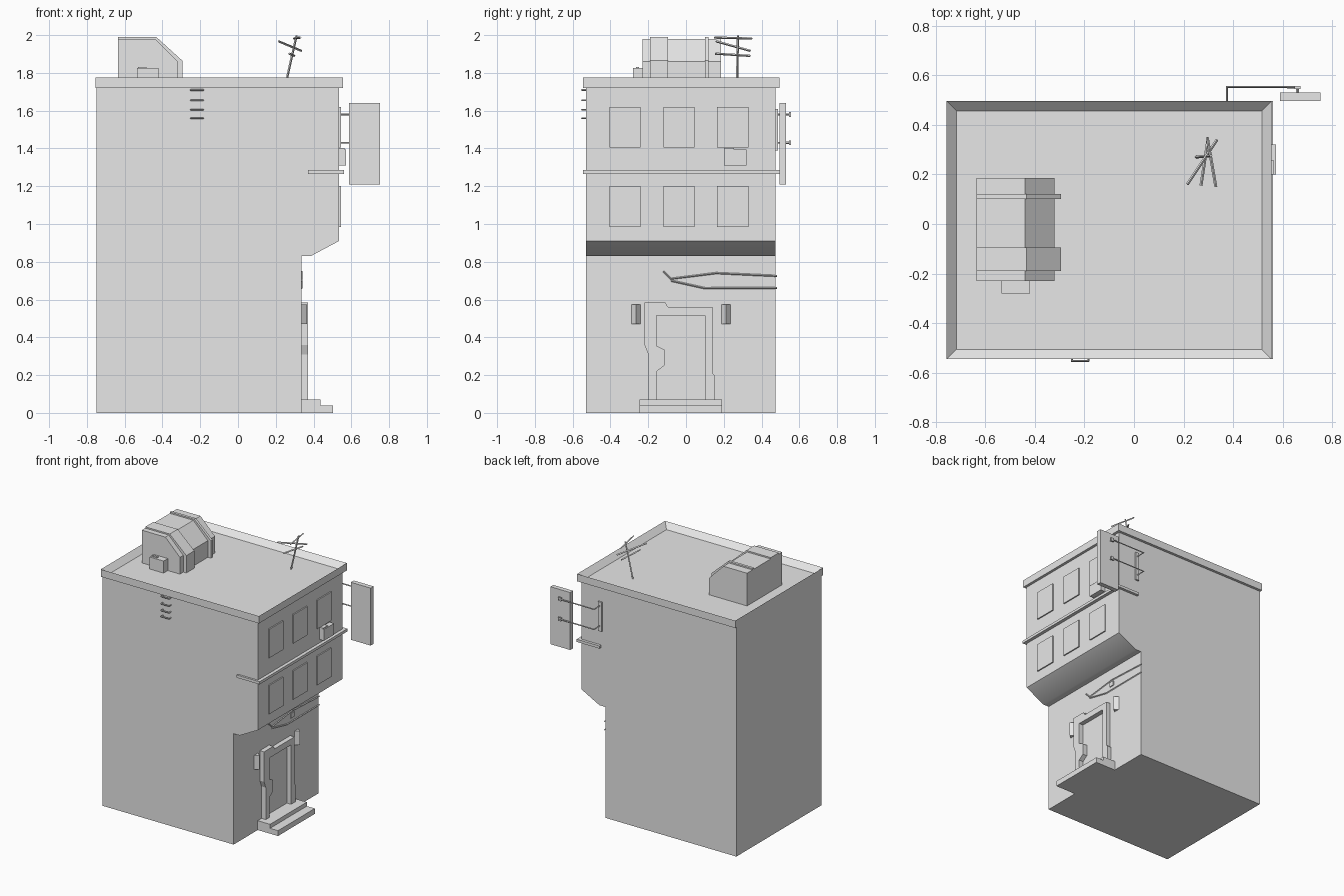
import bpy, bmesh
from mathutils import Vector

old = bpy.data.objects.get("Cube")
if old:
    bpy.data.objects.remove(old, do_unlink=True)

grey = bpy.data.materials.new("plain_grey")
grey.use_nodes = True
tone = (0.8, 0.8, 0.8, 1)
grey.diffuse_color = tone
grey.node_tree.nodes["Principled BSDF"].inputs["Base Color"].default_value = tone


def finish(name, bm):
    bmesh.ops.recalc_face_normals(bm, faces=bm.faces)
    mesh = bpy.data.meshes.new(name)
    bm.to_mesh(mesh)
    bm.free()
    mesh.materials.append(grey)
    ob = bpy.data.objects.new(name, mesh)
    bpy.context.collection.objects.link(ob)
    return ob


def prism(name, points, axis, lo, hi):
    """Extrude a 2D outline along an axis: (y,z) for x, (x,z) for y, (x,y) for z."""
    bm = bmesh.new()
    verts = []
    for p in points:
        co = list(p)
        co.insert("xyz".index(axis), lo)
        verts.append(bm.verts.new(co))
    face = bm.faces.new(verts)
    move = Vector([hi - lo if a == axis else 0 for a in "xyz"])
    out = bmesh.ops.extrude_face_region(bm, geom=[face], use_keep_orig=True)
    bmesh.ops.translate(bm, vec=move, verts=[g for g in out["geom"] if isinstance(g, bmesh.types.BMVert)])
    return finish(name, bm)


def box(name, x0, x1, y0, y1, z0, z1):
    return prism(name, [(x0, y0), (x1, y0), (x1, y1), (x0, y1)], "z", z0, z1)


def rod(name, points, r):
    curve = bpy.data.curves.new(name, "CURVE")
    curve.dimensions = "3D"
    curve.bevel_depth = r
    curve.bevel_resolution = 0
    curve.use_fill_caps = True
    line = curve.splines.new("POLY")
    line.points.add(len(points) - 1)
    for p, co in zip(line.points, points):
        p.co = (*co, 1)
    line.use_smooth = False
    curve.materials.append(grey)
    ob = bpy.data.objects.new(name, curve)
    bpy.context.collection.objects.link(ob)
    return ob


# Building with overhanging upper floors; the soffit is shaded as a soft curve
WALL, UPPER = 0.335, 0.535
body = prism("building_body", [(-0.75, 0), (WALL, 0), (WALL, 0.83), (0.385, 0.83),
             (UPPER, 0.91), (UPPER, 1.73), (-0.75, 1.73)], "y", -0.53, 0.475)
for f in body.data.polygons:
    f.use_smooth = f.normal.z < -0.3 and f.center.z > 0.5
for e in body.data.edges:
    a, b = (body.data.vertices[i].co for i in e.vertices)
    soft = abs(a.x - 0.385) < 0.01 and abs(b.x - 0.385) < 0.01
    e.use_edge_sharp = not soft

# Roof parapet: a block with its top inset and sunk
bm = bmesh.new()
bmesh.ops.create_cube(bm, size=1)
for v in bm.verts:
    v.co = (0.555 if v.co.x > 0 else -0.755, 0.495 if v.co.y > 0 else -0.545,
            1.775 if v.co.z > 0 else 1.72)
bm.normal_update()
top = max(bm.faces, key=lambda f: f.normal.z)
bmesh.ops.inset_region(bm, faces=[top], thickness=0.056)
bmesh.ops.translate(bm, vec=(0, 0, -0.04), verts=top.verts)
finish("roof_parapet", bm)

# Roof shed with two raised ribs and a small vent box
ROOF = 1.73


def shed_section(name, grow, y0, y1):
    g = grow
    prism(name, [(-0.635, ROOF), (-0.32 + g, ROOF), (-0.32 + g, 1.86 + g * 0.2),
          (-0.44 + g * 0.3, 1.98 + g * 0.4), (-0.635, 1.98 + g * 0.4)], "y", y0, y1)


shed_section("roof_shed", 0, -0.23, 0.185)
shed_section("shed_rib_wide", 0.025, -0.19, -0.095)
shed_section("shed_rib_narrow", 0.025, 0.1, 0.12)
box("shed_vent", -0.535, -0.42, -0.28, -0.22, ROOF, 1.825)
box("shed_vent_handle", -0.53, -0.485, -0.265, -0.25, 1.82, 1.831)

# Aerial
rod("aerial_pole", [(0.25, 0.27, ROOF), (0.31, 0.275, 1.998)], 0.006)
for i, (a, b) in enumerate([((0.295, 0.35, 1.982), (0.33, 0.15, 1.987)),
                            ((0.215, 0.16, 1.967), (0.335, 0.34, 1.917)),
                            ((0.27, 0.155, 1.902), (0.298, 0.34, 1.89))]):
    rod(f"aerial_arm_{i}", [a, b], 0.006)

# Climbing rungs on the front wall
for i, z in enumerate((1.56, 1.605, 1.655, 1.71)):
    rod(f"rung_{i}", [(-0.25, -0.525, z), (-0.25, -0.552, z), (-0.184, -0.552, z), (-0.184, -0.525, z)], 0.005)

# Ledge, windows and wall unit on the overhanging side
box("floor_ledge", 0.37, 0.56, -0.545, 0.495, 1.265, 1.285)
for row, z in enumerate((0.985, 1.405)):
    for col, y in enumerate((-0.405, -0.12, 0.165)):
        box(f"window_{row}_{col}", 0.52, 0.544, y, y + 0.165, z, z + 0.215)
box("wall_unit", 0.52, 0.572, 0.2, 0.32, 1.31, 1.395)
box("wall_unit_cap", 0.52, 0.565, 0.2, 0.255, 1.39, 1.402)

# Hanging sign board with its bracket on the back wall
box("sign_board", 0.588, 0.752, 0.495, 0.53, 1.21, 1.64)
box("sign_bracket_plate", 0.36, 0.39, 0.47, 0.486, 1.39, 1.61)
for i, z in enumerate((1.43, 1.58)):
    rod(f"sign_rod_{i}", [(0.375, 0.48, z), (0.375, 0.552, z), (0.665, 0.552, z)], 0.005)
    rod(f"sign_pin_{i}", [(0.66, 0.525, z), (0.66, 0.552, z)], 0.006)
    box(f"sign_knob_{i}", 0.648, 0.672, 0.545, 0.556, z - 0.013, z + 0.013)

# Entrance: broken door surround, steps and wedge lamps
prism("door_surround", [(-0.2, 0.07), (-0.2, 0.31), (-0.22, 0.36), (-0.22, 0.585), (-0.11, 0.585),
      (-0.095, 0.56), (0.14, 0.56), (0.14, 0.21), (0.15, 0.2), (0.15, 0.07), (0.1, 0.07),
      (0.1, 0.515), (-0.155, 0.515), (-0.155, 0.355), (-0.115, 0.335), (-0.115, 0.25),
      (-0.155, 0.22), (-0.155, 0.07)], "x", 0.325, 0.37)
prism("door_steps", [(0.325, 0), (0.503, 0), (0.503, 0.04), (0.437, 0.04), (0.437, 0.07), (0.325, 0.07)],
      "y", -0.245, 0.19)
for name, y in (("lamp_front", -0.265), ("lamp_back", 0.212)):
    prism(name, [(0.33, y - 0.027), (0.365, y), (0.33, y + 0.027)], "z", 0.47, 0.575)

# Cables under the overhang, with a junction box
rod("cable_upper", [(0.336, -0.12, 0.75), (0.336, -0.08, 0.71), (0.336, 0.16, 0.74), (0.336, 0.482, 0.725)], 0.005)
rod("cable_lower", [(0.336, -0.08, 0.7), (0.336, 0.1, 0.66), (0.336, 0.482, 0.662)], 0.005)
box("junction_box", 0.33, 0.341, 0.14, 0.18, 0.69, 0.725)
